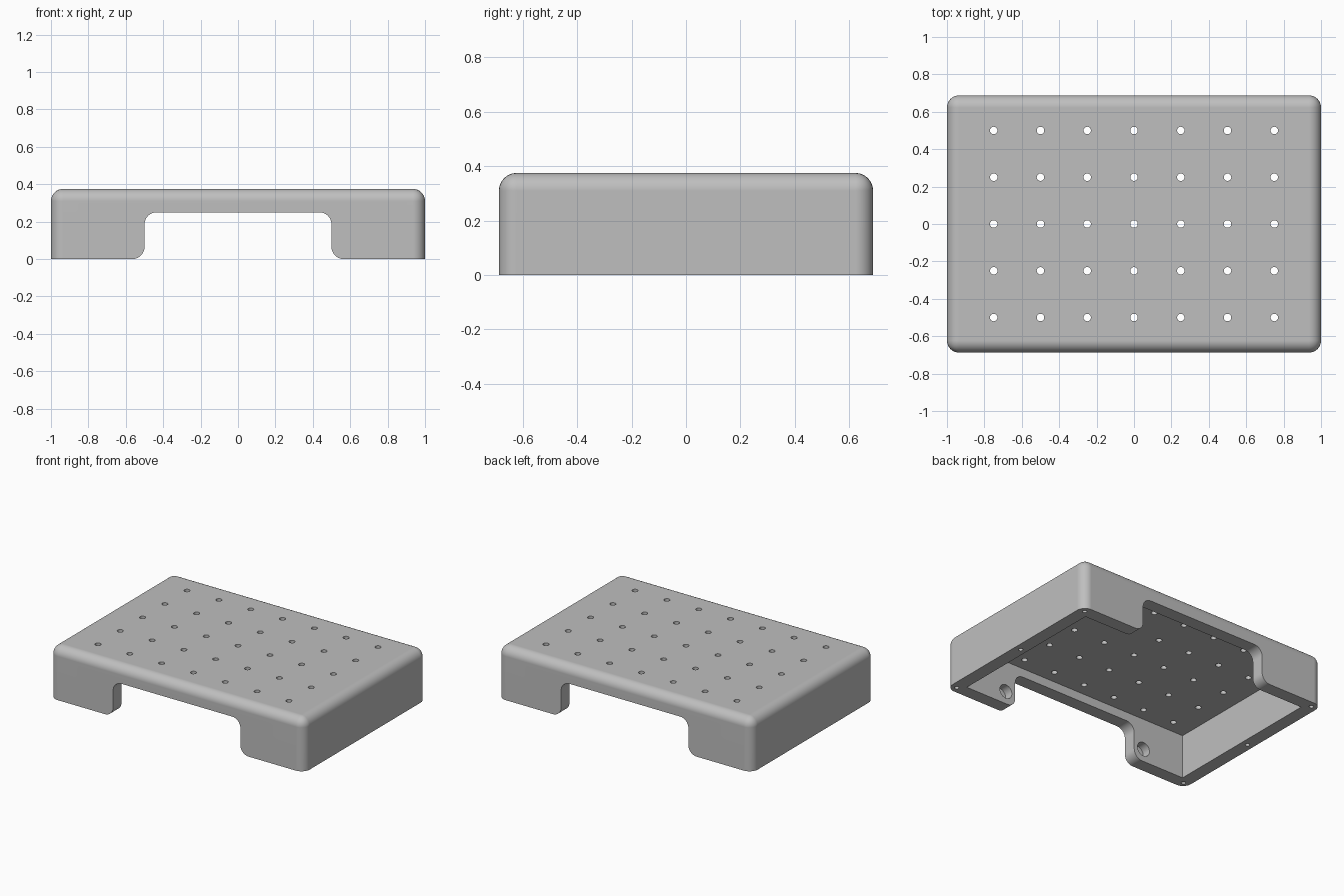
import bpy, bmesh, math
from mathutils import Matrix, Vector

if "Cube" in bpy.data.objects:
    bpy.data.objects.remove(bpy.data.objects["Cube"])

W, D, H = 1.0, 0.6875, 0.375      # half width, half depth, height
R = 0.0645                        # edge rounding
T = 0.094                         # wall thickness
CEIL = 0.3125                     # underside of the top plate

grey = bpy.data.materials.new("plain grey")
grey.diffuse_color = (0.52, 0.52, 0.52, 1)
grey.use_nodes = True
grey.node_tree.nodes["Principled BSDF"].inputs["Base Color"].default_value = grey.diffuse_color


def make(name, bm):
    bmesh.ops.recalc_face_normals(bm, faces=bm.faces)
    me = bpy.data.meshes.new(name)
    bm.to_mesh(me)
    bm.free()
    ob = bpy.data.objects.new(name, me)
    bpy.context.collection.objects.link(ob)
    me.materials.append(grey)
    return ob


def add_box(bm, x, y, z0, z1):
    m = Matrix.Translation((0, 0, (z0 + z1) / 2)) @ Matrix.Diagonal((2 * x, 2 * y, z1 - z0, 1))
    bmesh.ops.create_cube(bm, size=1, matrix=m)


def drills(name, centres, radius, depth, along_y=False):
    bm = bmesh.new()
    rot = Matrix.Rotation(math.pi / 2, 4, 'X') if along_y else Matrix()
    for c in centres:
        bmesh.ops.create_cone(bm, cap_ends=True, segments=24, radius1=radius, radius2=radius,
                              depth=depth, matrix=Matrix.Translation(c) @ rot)
    return make(name, bm)


# Rounded block, sharp only around the base
bm = bmesh.new()
add_box(bm, W, D, 0, H)
edges = [e for e in bm.edges if max(v.co.z for v in e.verts) > 0.1]
bmesh.ops.bevel(bm, geom=edges, offset=R, offset_type='OFFSET', segments=8,
                profile=0.5, affect='EDGES')
tray = make("perforated_riser", bm)

# Hollow underside
bm = bmesh.new()
add_box(bm, W - T, D - T, -0.1, CEIL)
cavity = make("cavity_cutter", bm)

# Filleted opening running front to back
half = [(0.5 + R, -0.1)]
for i in range(9):                # rounded foot corner
    a = math.pi / 2 * i / 8
    half.append((0.5 + R - R * math.sin(a), R - R * math.cos(a)))
for i in range(9):                # rounded upper corner
    a = math.pi / 2 * i / 8
    half.append((0.5 - R + R * math.cos(a), 0.25 - R + R * math.sin(a)))
outline = half + [(-x, z) for x, z in reversed(half)]
bm = bmesh.new()
face = bm.faces.new([bm.verts.new((x, -1, z)) for x, z in outline])
ext = bmesh.ops.extrude_face_region(bm, geom=[face])
bmesh.ops.translate(bm, vec=Vector((0, 2, 0)),
                    verts=[g for g in ext["geom"] if isinstance(g, bmesh.types.BMVert)])
notch = make("opening_cutter", bm)

# Grid of holes through the top plate
top = drills("top_hole_cutter", [(i * 0.25, j * 0.25, H) for i in range(-3, 4) for j in range(-2, 3)],
             0.02, 0.3)
# Blind screw holes in the feet
feet = drills("foot_hole_cutter", [(sx * (W - T / 2), k * (D - T / 2), 0) for sx in (-1, 1) for k in (-1, 0, 1)],
              0.015, 0.25)
# Blind round pockets inside the front and back walls
pockets = drills("pocket_cutter", [(sx * 0.578, sy * (D - T), 0.091) for sx in (-1, 1) for sy in (-1, 1)],
                 0.05, 0.125, True)

bpy.context.view_layer.objects.active = tray
for cutter in (cavity, notch, top, feet, pockets):
    mod = tray.modifiers.new(cutter.name, 'BOOLEAN')
    mod.operation, mod.solver, mod.object = 'DIFFERENCE', 'EXACT', cutter
    bpy.ops.object.modifier_apply(modifier=mod.name)
    bpy.data.objects.remove(cutter, do_unlink=True)

# Smooth fillets, crisp edges
bpy.ops.object.select_all(action='DESELECT')
tray.select_set(True)
bpy.ops.object.shade_smooth_by_angle(angle=math.radians(30))
wn = tray.modifiers.new("flat_face_normals", 'WEIGHTED_NORMAL')
wn.keep_sharp = True
